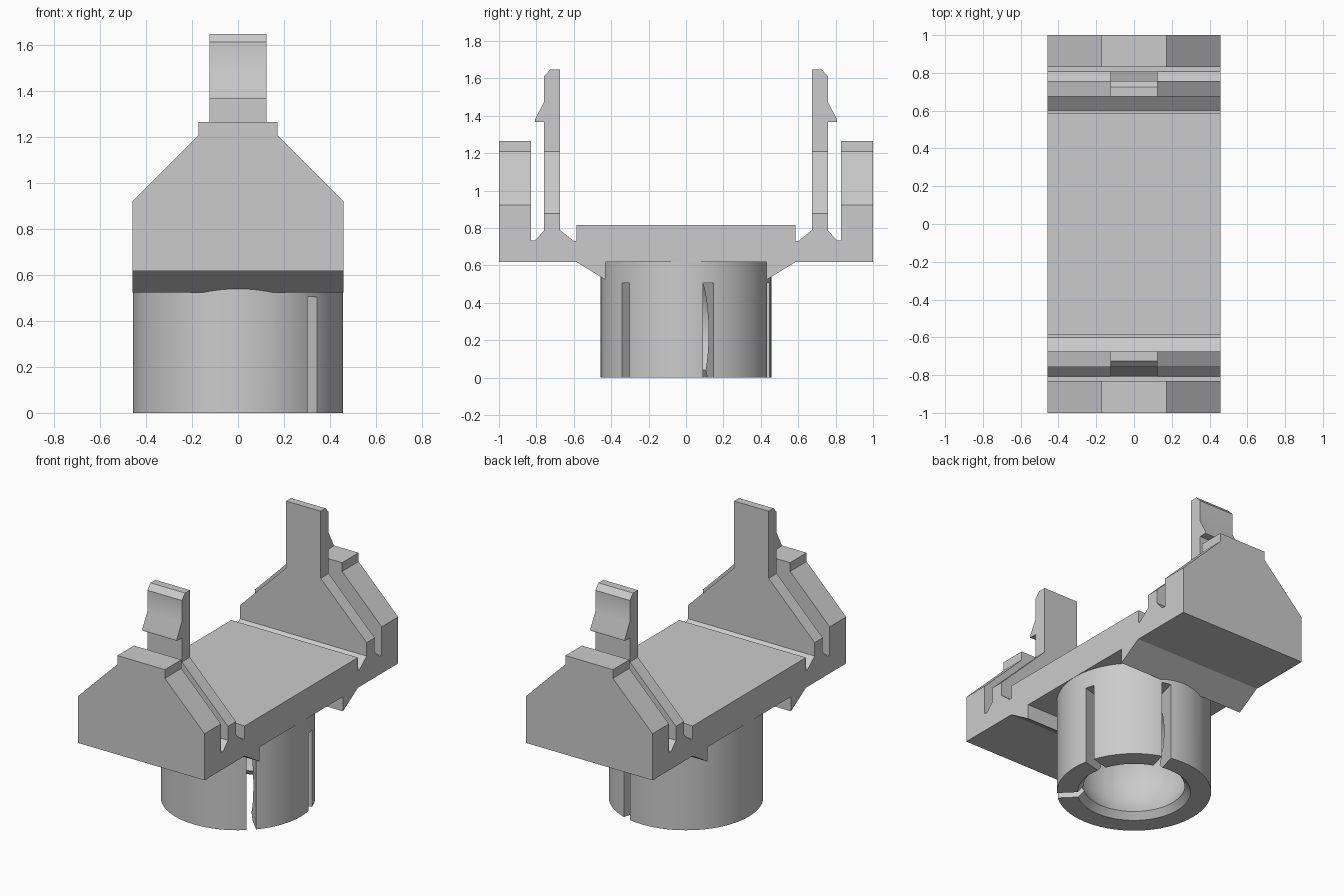
import bpy, bmesh, math
from mathutils import Matrix

cube = bpy.data.objects.get("Cube")
if cube:
    bpy.data.objects.remove(cube)

plastic = bpy.data.materials.new("grey plastic")
plastic.use_nodes = True
colour = (0.6, 0.6, 0.6, 1)
plastic.diffuse_color = colour
plastic.node_tree.nodes["Principled BSDF"].inputs["Base Color"].default_value = colour

HALF = 0.458      # half width of the bracket and radius of the collar


def prism(bm, points, direction):
    """Extrude a closed outline along a direction."""
    face = bm.faces.new([bm.verts.new(p) for p in points])
    out = bmesh.ops.extrude_face_region(bm, geom=[face])
    verts = [g for g in out["geom"] if isinstance(g, bmesh.types.BMVert)]
    bmesh.ops.translate(bm, verts=verts, vec=direction)


def make(name, bm):
    bmesh.ops.recalc_face_normals(bm, faces=bm.faces[:])
    mesh = bpy.data.meshes.new(name)
    bm.to_mesh(mesh)
    bm.free()
    mesh.materials.append(plastic)
    obj = bpy.data.objects.new(name, mesh)
    bpy.context.collection.objects.link(obj)
    return obj


def combine(obj, tool, operation):
    """Apply a boolean and remove its tool."""
    mod = obj.modifiers.new(operation.lower(), "BOOLEAN")
    mod.object, mod.operation, mod.solver = tool, operation, "EXACT"
    bpy.context.view_layer.objects.active = obj
    bpy.ops.object.modifier_apply(modifier=mod.name)
    bpy.data.objects.remove(tool)


# Bracket: one side outline (plate, groove, latch arm, end wall, gusset), mirrored
side = [(0.585, 0.815), (0.585, 0.73), (0.6, 0.73), (0.675, 0.79),
        (0.675, 1.648), (0.725, 1.648), (0.758, 1.612), (0.758, 1.475),
        (0.808, 1.38), (0.808, 1.367), (0.758, 1.367), (0.758, 0.787),
        (0.808, 0.733), (0.83, 0.733), (0.83, 1.265), (1, 1.265),
        (1, 0.618), (0.585, 0.618), (0.43, 0.523), (0.43, 0.618)]
outline = side + [(-y, z) for y, z in reversed(side)]
bm = bmesh.new()
prism(bm, [(-HALF, y, z) for y, z in outline], (2 * HALF, 0, 0))
bracket = make("clip_bracket", bm)

# Cut sloping shoulders on the arms and the end walls
bm = bmesh.new()
for narrow, low, high, near, depth in ((0.125, 0.878, 1.21, 0.64, 0.177),
                                       (0.172, 0.922, 1.208, 0.823, 0.2)):
    for sx in (-1, 1):
        for sy in (-1, 1):
            shape = [(narrow, high), (narrow, 1.8), (0.6, 1.8), (0.6, low), (HALF, low)]
            prism(bm, [(sx * x, sy * near, z) for x, z in shape], (0, sy * depth, 0))
combine(bracket, make("shoulder_cutter", bm), "DIFFERENCE")

# Collar: turned wall with a ball-shaped socket inside and a flared lip
R, CENTRE, LIP, STEPS, SEGMENTS = 0.36, 0.24, 0.04, 16, 72
start = math.asin((LIP - CENTRE) / R)
section = [(0, 0.66), (HALF - 0.001, 0.66), (HALF - 0.001, 0), (0.335, 0)]
for i in range(STEPS + 1):
    a = start + (math.pi / 2 - start) * i / STEPS
    section.append((max(0, R * math.cos(a)), CENTRE + R * math.sin(a)))
bm = bmesh.new()
verts = [bm.verts.new((r, 0, z)) for r, z in section]
edges = [bm.edges.new(pair) for pair in zip(verts, verts[1:])]
bmesh.ops.spin(bm, geom=verts + edges, cent=(0, 0, 0), axis=(0, 0, 1),
               angle=2 * math.pi, steps=SEGMENTS)
bmesh.ops.remove_doubles(bm, verts=bm.verts[:], dist=0.0005)
collar = make("socket_collar", bm)

# Six slots dividing the collar into fingers
for k in range(6):
    bm = bmesh.new()
    prism(bm, [(0.2, -0.029, -0.1), (0.6, -0.029, -0.1),
               (0.6, 0.029, -0.1), (0.2, 0.029, -0.1)], (0, 0, 0.605))
    bm.transform(Matrix.Rotation(math.radians(15 + 60 * k), 4, "Z"))
    combine(collar, make("slot_cutter", bm), "DIFFERENCE")

# Join into one moulded piece
combine(bracket, collar, "UNION")
bpy.ops.object.select_all(action="DESELECT")
bracket.select_set(True)
bpy.context.view_layer.objects.active = bracket
bpy.ops.object.shade_smooth_by_angle(angle=math.radians(30))
